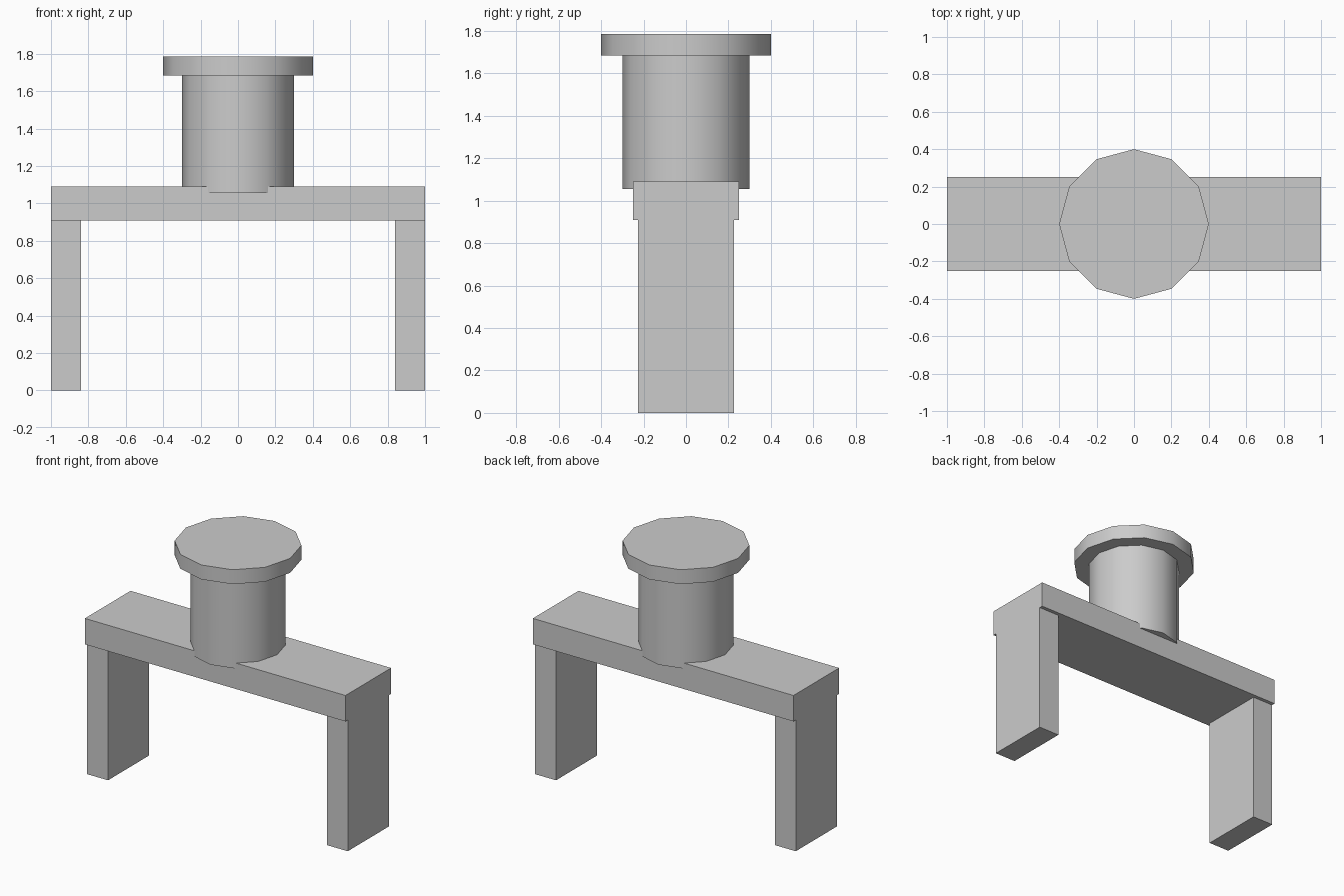
import bpy
import math

if "Cube" in bpy.data.objects:
    bpy.data.objects.remove(bpy.data.objects["Cube"])

grey = bpy.data.materials.new("plain grey")
grey.diffuse_color = (0.6, 0.6, 0.6, 1)
grey.use_nodes = True
grey.node_tree.nodes["Principled BSDF"].inputs["Base Color"].default_value = grey.diffuse_color


def box(name, x, y, z):
    """Box from (min, max) ranges on each axis."""
    mid = [(r[0] + r[1]) / 2 for r in (x, y, z)]
    bpy.ops.mesh.primitive_cube_add(size=1, location=mid)
    ob = bpy.context.object
    ob.name = name
    ob.scale = [r[1] - r[0] for r in (x, y, z)]
    bpy.ops.object.transform_apply(location=False, rotation=False, scale=True)
    ob.data.materials.append(grey)


def drum(name, radius, z0, z1):
    """Twelve-sided upright cylinder with smooth walls and sharp rims."""
    bpy.ops.mesh.primitive_cylinder_add(
        vertices=12, radius=radius, depth=z1 - z0, location=(0, 0, (z0 + z1) / 2))
    ob = bpy.context.object
    ob.name = name
    ob.data.materials.append(grey)
    bpy.ops.object.shade_smooth_by_angle(angle=math.radians(40))


# Crossbeam and the two legs under its ends
box("crossbeam", (-1, 1), (-0.25, 0.25), (0.91, 1.09))
box("left_leg", (-1, -0.84), (-0.225, 0.225), (0, 0.91))
box("right_leg", (0.84, 1), (-0.225, 0.225), (0, 0.91))

# Drum sunk slightly into the beam, with a wider lid
drum("drum", 0.3, 1.055, 1.685)
drum("lid", 0.4, 1.685, 1.785)
